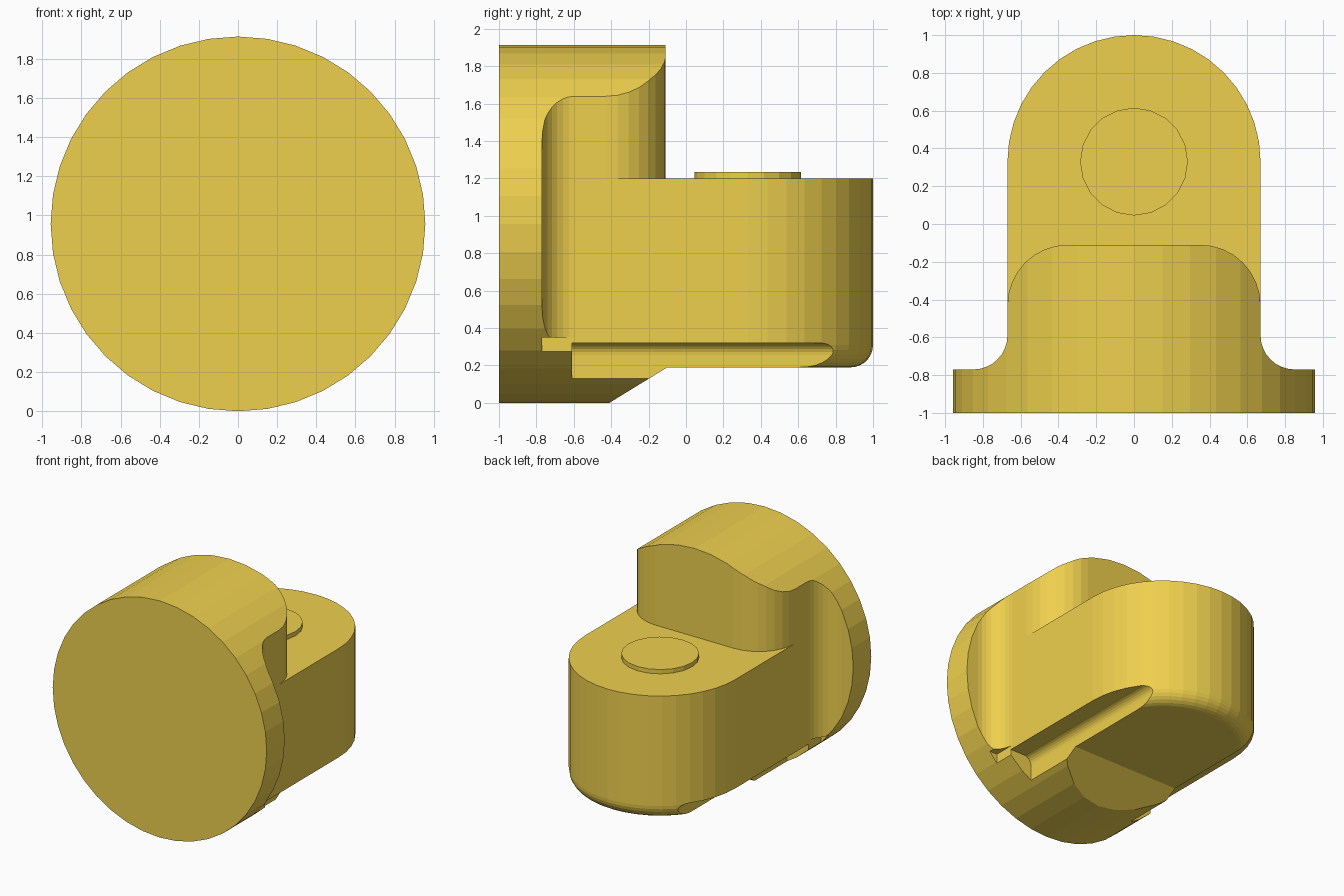
import bpy, bmesh
from math import sin, cos, radians

if "Cube" in bpy.data.objects:
    bpy.data.objects.remove(bpy.data.objects["Cube"])

R, W = 0.957, 0.67          # flange radius, half width of the body
PIN_Y = 0.33                # centre of the rounded end


def arc(cx, cy, r, a0, a1, n):
    return [(cx + r * cos(radians(a0 + (a1 - a0) * i / n)),
             cy + r * sin(radians(a0 + (a1 - a0) * i / n))) for i in range(n + 1)]


def prism(name, pts, axis, lo, hi, bevel=0.0):
    """Extrude a 2D outline along an axis; optionally round its low rim."""
    place = {'x': lambda u, v, h: (h, u, v),
             'y': lambda u, v, h: (u, h, v),
             'z': lambda u, v, h: (u, v, h)}[axis]
    bm = bmesh.new()
    a = [bm.verts.new(place(u, v, lo)) for u, v in pts]
    b = [bm.verts.new(place(u, v, hi)) for u, v in pts]
    base = bm.faces.new(a)
    bm.faces.new(b[::-1])
    n = len(pts)
    for i in range(n):
        j = (i + 1) % n
        bm.faces.new((a[i], b[i], b[j], a[j]))
    bmesh.ops.recalc_face_normals(bm, faces=bm.faces)
    if bevel:
        bmesh.ops.bevel(bm, geom=list(base.edges), offset=bevel, segments=7,
                        profile=0.5, affect='EDGES')
    me = bpy.data.meshes.new(name)
    bm.to_mesh(me)
    bm.free()
    ob = bpy.data.objects.new(name, me)
    bpy.context.collection.objects.link(ob)
    return ob


def combine(ob, other, op):
    mod = ob.modifiers.new(op, 'BOOLEAN')
    mod.operation, mod.solver, mod.object = op, 'EXACT', other
    bpy.context.view_layer.objects.active = ob
    bpy.ops.object.modifier_apply(modifier=mod.name)
    bpy.data.objects.remove(other)


def mirrored(half):
    return half + [(-x, y) for x, y in reversed(half)]


# Flange slab, later trimmed to a disc
body = prism("bracket_body", [(-1.2, -0.2), (1.2, -0.2), (1.2, 2.1), (-1.2, 2.1)],
             'y', -1, -0.77)

# Neck: flared into the flange, rounded at its far corners
half = ([(1.1, -0.85), (1.1, -0.77)] + arc(W + 0.18, -0.59, 0.18, 270, 180, 8)
        + arc(W - 0.32, -0.43, 0.32, 0, 90, 8))
neck = prism("neck", mirrored(half), 'z', 0.35, 2.1)

# Underside of the neck with its sloping end
keel = prism("keel", [(-0.85, -0.1), (-0.57, -0.1), (-0.41, 0), (-0.1, 0.19),
                      (-0.1, 0.6), (-0.85, 0.6)], 'x', -W, W)

# Round-ended lobe with a rounded lower rim
lobe = prism("lobe", [(W, -0.5)] + arc(0, PIN_Y, W, 0, 180, 20) + [(-W, -0.5)],
             'z', 0.19, 1.2, bevel=0.12)

for part in (neck, keel, lobe):
    combine(body, part, 'UNION')

# Trim everything to the round flange outline
disc = prism("disc_trim", arc(0, R, R, 90, 450, 40)[:-1], 'y', -1.1, 1.1)
combine(body, disc, 'INTERSECT')

# Guide grooves along both lower sides
for s in (1, -1):
    outline = ([(1.2, 0.32)] + arc(0.477 + 0.065, 0.255, 0.065, 90, 180, 6)
               + [(0.477, -0.2), (1.2, -0.2)])
    groove = prism("groove", [(s * x, z) for x, z in outline], 'y', -0.61, 1.2)
    combine(body, groove, 'DIFFERENCE')

# Pin head on top of the lobe
pin = prism("pin", arc(0, PIN_Y, 0.285, 0, 360, 20)[:-1], 'z', 1.19, 1.235)

# Flat-shaded brass colour on every part
brass = bpy.data.materials.new("brass")
brass.diffuse_color = (0.86, 0.63, 0.076, 1)
brass.use_nodes = True
brass.node_tree.nodes["Principled BSDF"].inputs["Base Color"].default_value = brass.diffuse_color
for ob in (body, pin):
    ob.data.materials.clear()
    ob.data.materials.append(brass)
    ob.data.shade_flat()
